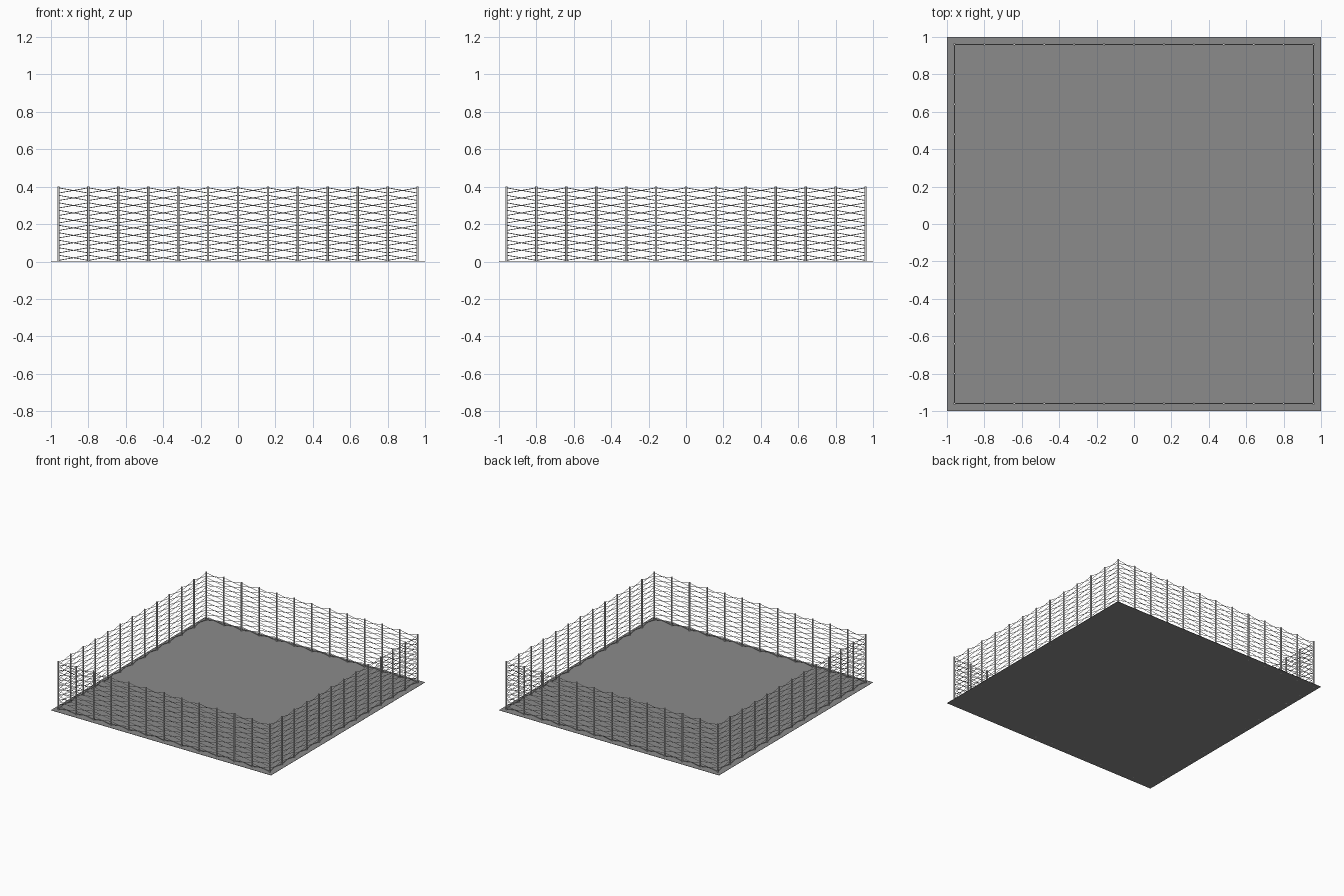
import bpy, bmesh
from math import pi
from mathutils import Vector, Matrix

if "Cube" in bpy.data.objects:
    bpy.data.objects.remove(bpy.data.objects["Cube"])

HALF, STEP, BAYS, TOP = 0.96, 0.16, 12, 0.40
ROWS, PITCH = 10, 0.04

def finish(bm, name, smooth=False):
    me = bpy.data.meshes.new(name)
    for f in bm.faces:
        f.smooth = smooth and len(f.verts) == 4
    bm.to_mesh(me)
    bm.free()
    ob = bpy.data.objects.new(name, me)
    bpy.context.collection.objects.link(ob)
    return ob

def rod(bm, a, b, r, sides):
    a, b = Vector(a), Vector(b)
    d = b - a
    m = Matrix.Translation((a + b) / 2) @ d.to_track_quat('Z', 'Y').to_matrix().to_4x4()
    bmesh.ops.create_cone(bm, cap_ends=True, segments=sides, radius1=r, radius2=r,
                          depth=d.length, matrix=m)

# Thin dark ground slab
bm = bmesh.new()
bmesh.ops.create_cube(bm, size=1, matrix=Matrix.Translation((0, 0, 0.001))
                      @ Matrix.Diagonal((2, 2, 0.002, 1)))
slab = finish(bm, "ground_slab")
dark = bpy.data.materials.new("dark_grey")
dark.diffuse_color = (0.26, 0.26, 0.26, 1)
dark.use_nodes = True
dark.node_tree.nodes["Principled BSDF"].inputs["Base Color"].default_value = dark.diffuse_color
slab.data.materials.append(dark)

for k, side in enumerate(("front", "right", "back", "left")):
    turn = Matrix.Rotation(k * pi / 2, 4, 'Z')
    # Posts along this side (the last corner belongs to the next side)
    bm = bmesh.new()
    for i in range(BAYS):
        x = -HALF + i * STEP
        rod(bm, (x, -HALF, 0), (x, -HALF, TOP), 0.006, 16)
    finish(bm, side + "_posts", True).matrix_world = turn
    # Crossed wires in every bay
    bm = bmesh.new()
    for i in range(BAYS):
        x = -HALF + i * STEP
        for j in range(ROWS):
            z = 0.02 + j * PITCH
            for s in (-1, 1):
                rod(bm, (x, -HALF + s * 0.001, z - s * 0.014),
                    (x + STEP, -HALF + s * 0.001, z + s * 0.014), 0.002, 4)
    finish(bm, side + "_wires").matrix_world = turn
